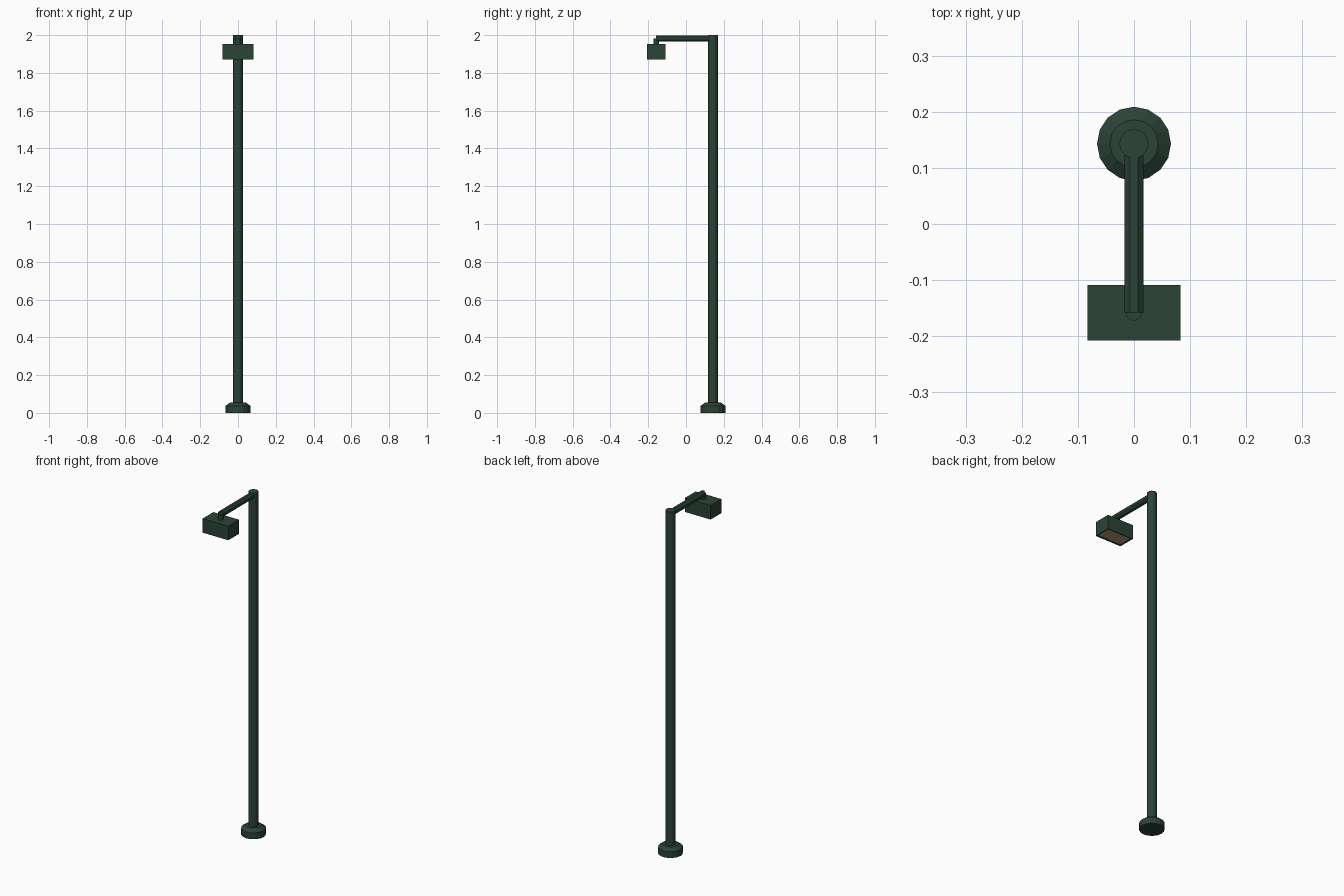
import bpy, bmesh, math
from mathutils import Matrix, Vector

if "Cube" in bpy.data.objects:
    bpy.data.objects.remove(bpy.data.objects["Cube"])


def material(name, rgb):
    m = bpy.data.materials.new(name)
    m.diffuse_color = (*rgb, 1)
    m.use_nodes = True
    m.node_tree.nodes["Principled BSDF"].inputs["Base Color"].default_value = m.diffuse_color
    return m


GREEN = material("dark_green_paint", (0.024, 0.056, 0.038))
GLOW = material("warm_lens", (0.45, 0.32, 0.2))
POLE_Y, HEAD_Y = 0.143, -0.158


def finish(name, bm, mats):
    mesh = bpy.data.meshes.new(name)
    bm.to_mesh(mesh)
    bm.free()
    for m in mats:
        mesh.materials.append(m)
    obj = bpy.data.objects.new(name, mesh)
    bpy.context.collection.objects.link(obj)
    return obj


def rod(name, start, end, radius, sides, spin=0.0):
    a, b = Vector(start), Vector(end)
    rot = (b - a).to_track_quat('Z', 'Y').to_matrix().to_4x4()
    bm = bmesh.new()
    bmesh.ops.create_cone(
        bm, cap_ends=True, segments=sides, radius1=radius, radius2=radius,
        depth=(b - a).length,
        matrix=Matrix.Translation((a + b) / 2) @ rot @ Matrix.Rotation(spin, 4, 'Z'))
    return finish(name, bm, [GREEN])


# Foot: low drum with a chamfered top edge
bm = bmesh.new()
rings = []
for r, z in [(0.066, 0), (0.066, 0.037), (0.043, 0.054)]:
    rings.append([bm.verts.new((r * math.cos(t), POLE_Y + r * math.sin(t), z))
                  for t in (2 * math.pi * i / 16 for i in range(16))])
for lo, hi in zip(rings, rings[1:]):
    for i in range(16):
        j = (i + 1) % 16
        bm.faces.new((lo[i], lo[j], hi[j], hi[i]))
bm.faces.new(rings[0][::-1])
bm.faces.new(rings[-1])
finish("base_foot", bm, [GREEN])

# Pole, horizontal arm and short drop stem
rod("pole", (0, POLE_Y, 0.05), (0, POLE_Y, 2.0), 0.026, 16)
rod("arm", (0, POLE_Y - 0.01, 1.982), (0, HEAD_Y, 1.982), 0.0185, 8, math.pi / 8)
rod("lamp_stem", (0, HEAD_Y, 1.945), (0, HEAD_Y, 1.981), 0.0145, 12)

# Lamp head: box with a slightly recessed lens in its underside
bm = bmesh.new()
bmesh.ops.create_cube(bm, size=1, matrix=Matrix.Translation((0, HEAD_Y, 1.911))
                      @ Matrix.Diagonal((0.166, 0.099, 0.082, 1)))
bm.normal_update()
under = min(bm.faces, key=lambda f: f.calc_center_median().z)
bmesh.ops.inset_region(bm, faces=[under], thickness=0.008)
bmesh.ops.inset_region(bm, faces=[under], thickness=0.0005, depth=-0.005)
under.material_index = 1
finish("lamp_head", bm, [GREEN, GLOW])
